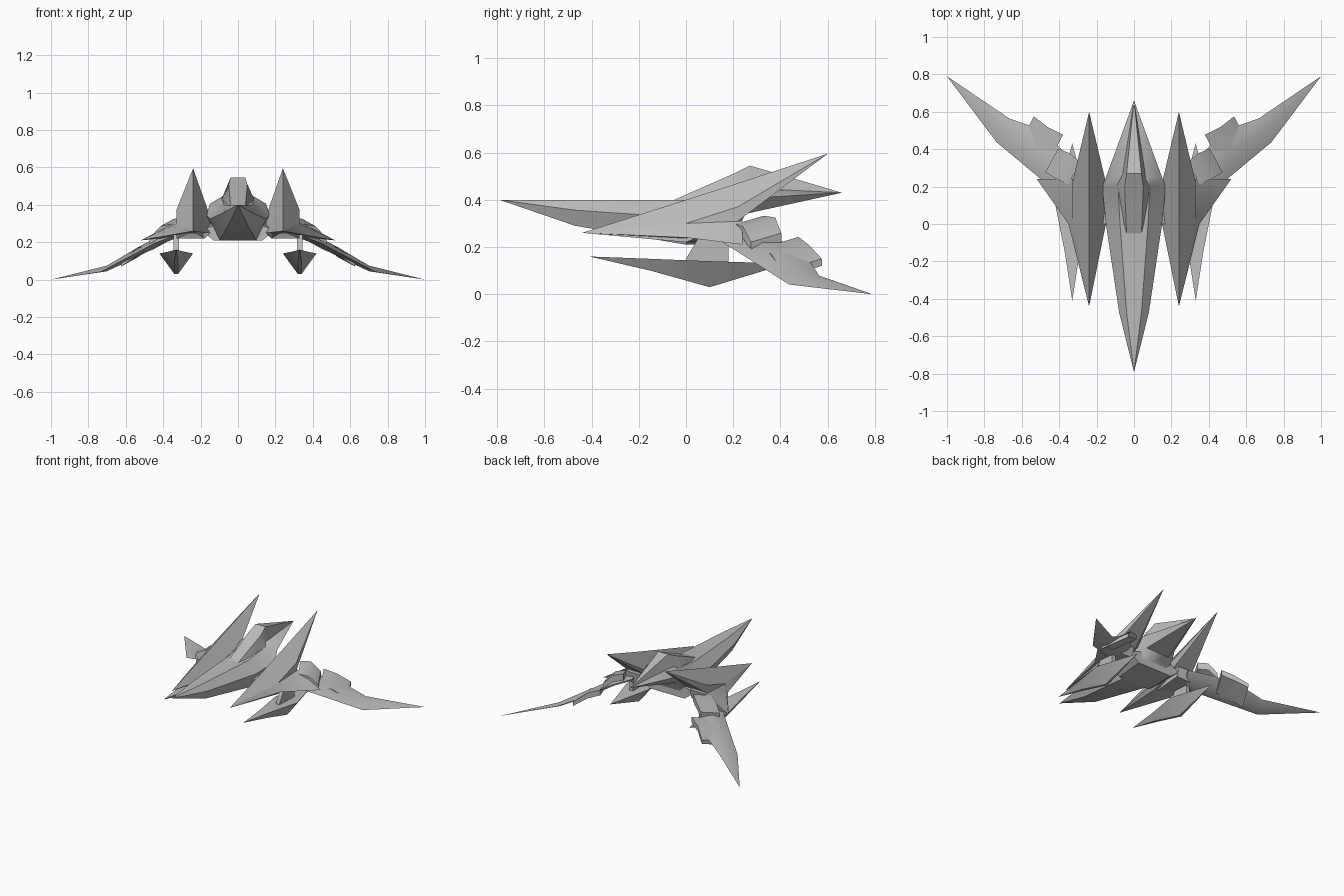
import bpy, bmesh
from mathutils import Vector

cube = bpy.data.objects.get("Cube")
if cube:
    bpy.data.objects.remove(cube, do_unlink=True)

# Single flat material
grey = bpy.data.materials.new("hull grey")
grey.use_nodes = True
grey.diffuse_color = (0.5, 0.5, 0.5, 1)
shader = grey.node_tree.nodes["Principled BSDF"]
shader.inputs["Base Color"].default_value = grey.diffuse_color


def finish(bm, name, mirror):
    """Turn a bmesh into a named, shaded object, mirrored across x if asked."""
    bmesh.ops.recalc_face_normals(bm, faces=bm.faces)
    mesh = bpy.data.meshes.new(name)
    bm.to_mesh(mesh)
    bm.free()
    mesh.materials.append(grey)
    part = bpy.data.objects.new(name, mesh)
    bpy.context.collection.objects.link(part)
    bpy.ops.object.select_all(action="DESELECT")
    part.select_set(True)
    bpy.context.view_layer.objects.active = part
    bpy.ops.object.shade_smooth_by_angle(angle=0.6)
    if mirror:
        part.modifiers.new("Mirror", "MIRROR").use_mirror_merge = False


def loft(name, sections, mirror=False):
    """Skin rings of equal length; a one-point section closes to a tip."""
    bm = bmesh.new()
    rings = [[bm.verts.new(point) for point in section] for section in sections]
    for near, far in zip(rings, rings[1:]):
        count = max(len(near), len(far))
        for i in range(count):
            j = (i + 1) % count
            if len(near) == 1:
                bm.faces.new((near[0], far[i], far[j]))
            elif len(far) == 1:
                bm.faces.new((near[i], near[j], far[0]))
            else:
                bm.faces.new((near[i], near[j], far[j], far[i]))
    for ring in (rings[0], rings[-1]):
        if len(ring) > 2:
            bm.faces.new(ring)
    finish(bm, name, mirror)


def body_ring(y, width, low, high):
    """Six-sided section: narrow top, wide shoulder, flat belly."""
    shoulder = low + (high - low) * 0.6
    left = [(width * 0.5, y, high), (width, y, shoulder), (width * 0.65, y, low)]
    return left + [(-x, depth, z) for x, depth, z in reversed(left)]


def trapezoid(x, y, top, base, high, low):
    """Four-sided section from the half widths of its top and base."""
    return [(x - top, y, high), (x + top, y, high), (x + base, y, low), (x - base, y, low)]


def blade_ring(y, low):
    """Five-sided section hung below a straight rising ridge."""
    ridge = 0.4 + y * 0.32
    spread = 0.09
    return [(blade_x, y, ridge), (blade_x + spread, y, ridge - 0.1),
            (blade_x + spread, y, low), (blade_x - spread * 0.7, y, low),
            (blade_x - spread, y, low + 0.03)]


def swept_ring(center, chord, thickness):
    """Diamond section lying across the swept wing."""
    middle = Vector(center)
    across = Vector((0.45, -0.85, -0.25)) * chord / 2
    up = Vector((0, 0, thickness / 2))
    return [middle + across, middle + up, middle - across, middle - up]


def slab_ring(center, chord, thickness):
    """Flat-topped section in the same direction as the wing."""
    nose, top, tail, bottom = swept_ring(center, chord, thickness)
    up = top - Vector(center)
    return [nose + up, tail + up, tail - up, nose - up]


blade_x = 0.24
pod_x = 0.33
tail_tip = [(0, 0.66, 0.43)]
blade_nose = (blade_x, -0.44, 0.26)

# Central body: pointed nose, flat belly, spiked tail
loft("fuselage", [
    [(0, -0.79, 0.4)],
    body_ring(y=-0.47, width=0.08, low=0.29, high=0.4),
    body_ring(y=0, width=0.15, low=0.21, high=0.4),
    body_ring(y=0.2, width=0.17, low=0.22, high=0.43),
    body_ring(y=0.25, width=0.15, low=0.34, high=0.45),
    tail_tip,
])

# Raised cockpit with its ridge running to the tail
loft("cockpit", [
    trapezoid(0, y=-0.05, top=0.04, base=0.05, high=0.4, low=0.38),
    trapezoid(0, y=0.2, top=0.05, base=0.1, high=0.51, low=0.4),
    trapezoid(0, y=0.27, top=0.04, base=0.07, high=0.545, low=0.4),
    tail_tip,
])

# Broad belly joining the body to the blades
loft("belly_bridge", [
    body_ring(y=0, width=0.2, low=0.21, high=0.3),
    body_ring(y=0.22, width=0.22, low=0.22, high=0.32),
])

# Long rising blades beside the body
loft("side_blade", [
    [blade_nose],
    blade_ring(y=0, low=0.22),
    blade_ring(y=0.22, low=0.31),
    [(blade_x, 0.6, 0.595)],
], mirror=True)

# Shoulder plates that flare outward from the blades
loft("shoulder_plate", [
    [blade_nose],
    [(0.2, 0, 0.3), (0.33, 0, 0.3), (0.35, 0, 0.24), (0.2, 0, 0.22)],
    [(0.2, 0.24, 0.31), (0.33, 0.24, 0.31), (0.52, 0.24, 0.21), (0.2, 0.22, 0.24)],
], mirror=True)

# Swept drooping wings
loft("wing", [
    swept_ring((0.29, 0.2, 0.26), chord=0.18, thickness=0.05),
    swept_ring((0.4, 0.28, 0.22), chord=0.2, thickness=0.05),
    swept_ring((0.54, 0.41, 0.145), chord=0.22, thickness=0.05),
    swept_ring((0.7, 0.5, 0.06), chord=0.15, thickness=0.03),
    [(1, 0.79, 0)],
], mirror=True)

# Armour blocks on top of the wings
loft("root_armour", [
    slab_ring((0.32, 0.27, 0.29), chord=0.14, thickness=0.05),
    slab_ring((0.38, 0.31, 0.28), chord=0.16, thickness=0.05),
    slab_ring((0.44, 0.34, 0.22), chord=0.15, thickness=0.04),
], mirror=True)
loft("wing_armour", [
    slab_ring((0.42, 0.4, 0.2), chord=0.18, thickness=0.04),
    slab_ring((0.5, 0.44, 0.17), chord=0.18, thickness=0.04),
    slab_ring((0.58, 0.49, 0.11), chord=0.2, thickness=0.03),
], mirror=True)

# Slung pods and their pylons
loft("pod", [
    [(pod_x, -0.41, 0.16)],
    trapezoid(pod_x, y=-0.15, top=0.04, base=0.01, high=0.15, low=0.1),
    trapezoid(pod_x, y=0.1, top=0.09, base=0.01, high=0.14, low=0.03),
    [(pod_x, 0.43, 0.13)],
], mirror=True)
loft("pylon", [
    trapezoid(pod_x, y=0, top=0.015, base=0.015, high=0.15, low=0.13),
    trapezoid(pod_x, y=0.06, top=0.015, base=0.015, high=0.25, low=0.13),
    trapezoid(pod_x, y=0.18, top=0.015, base=0.015, high=0.25, low=0.13),
], mirror=True)
